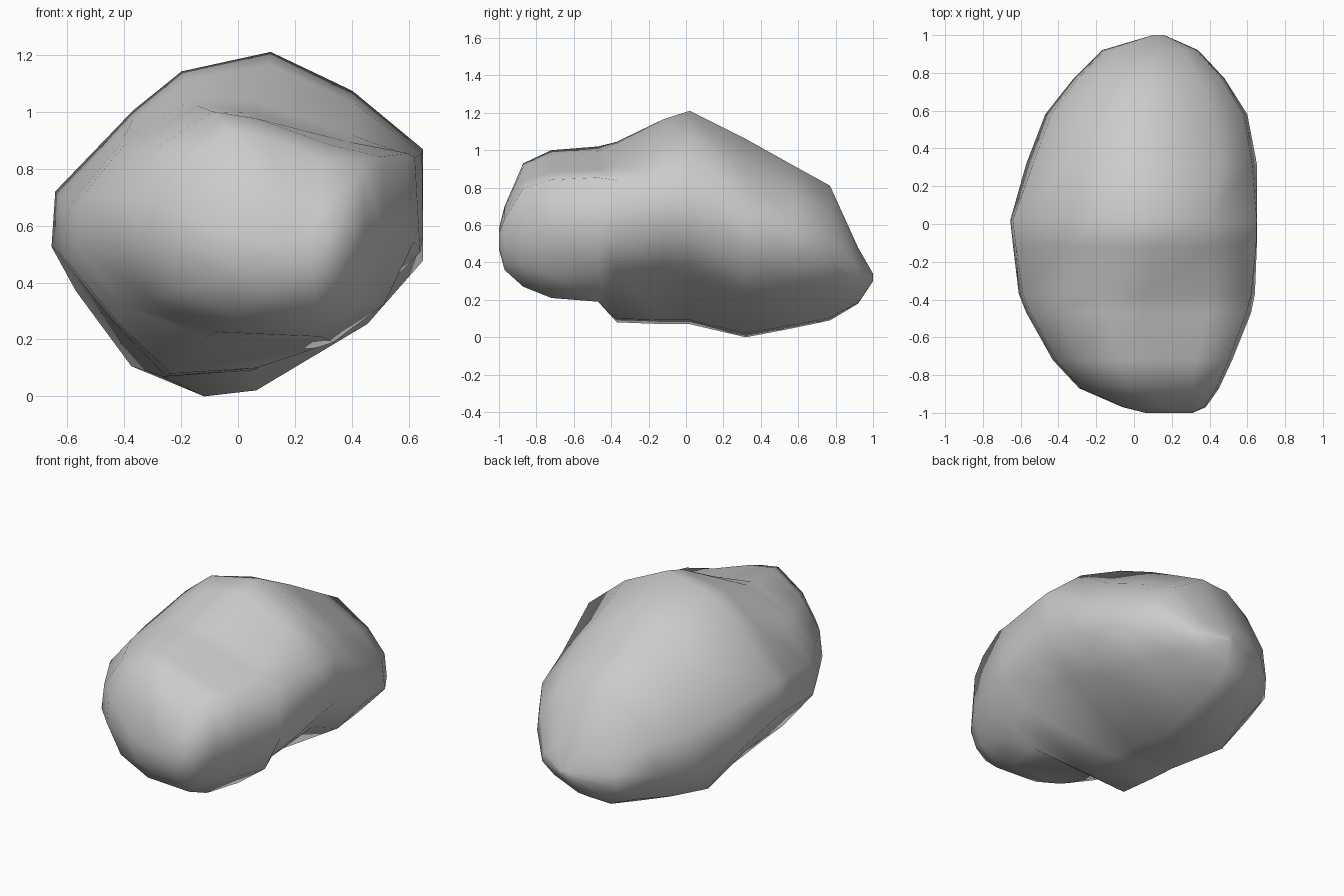
import bpy, bmesh

if "Cube" in bpy.data.objects:
    bpy.data.objects.remove(bpy.data.objects["Cube"])

# Normalised cross-sections (u across x, v up z), clockwise from the crest
FRONT = [(.52, .97), (.8, .85), (.98, .80), (1, .43), (.91, .16), (.76, 0),
         (.38, .02), (.13, .16), (0, .42), (.02, .62), (.14, .83), (.36, 1)]
MID = [(.59, 1), (.81, .88), (1, .70), (1, .45), (.88, .28), (.54, .02),
       (.3, 0), (.16, .17), (0, .4), (.01, .57), (.22, .82), (.35, .94)]
BACK = [(.58, 1), (.84, .82), (.98, .64), (1, .45), (.84, .24), (.52, .02),
        (.37, 0), (.16, .1), (0, .35), (.03, .6), (.18, .83), (.36, .98)]

# Stations: y, left, right, bottom, top
STATIONS = [(-1.0, .06, .31, .47, .58), (-.97, -.06, .38, .36, .70),
            (-.87, -.29, .45, .27, .93), (-.72, -.43, .52, .21, 1.0),
            (-.47, -.57, .62, .19, 1.02), (-.37, -.61, .64, .08, 1.06),
            (-.12, -.64, .65, .07, 1.17), (.02, -.655, .65, .07, 1.21),
            (.32, -.57, .65, 0, 1.06), (.58, -.47, .60, .05, .915),
            (.77, -.32, .48, .09, .81), (.92, -.17, .34, .18, .48),
            (1.0, .10, .16, .30, .34)]


def blend(p, q, t):
    t = max(0, min(1, t))
    return p[0] + (q[0] - p[0]) * t, p[1] + (q[1] - p[1]) * t


def section(y):
    if y > 0:
        return [blend(p, q, (y - .02) / .3) for p, q in zip(MID, BACK)]
    # The underside steps abruptly behind the front lobe, the top changes slowly
    return [blend(p, q, (y + .47) / (.1 if 4 <= i <= 7 else .4))
            for i, (p, q) in enumerate(zip(FRONT, MID))]


# Boulder: loft through the stations and close both ends
bm = bmesh.new()
rings = []
for y, left, right, low, high in STATIONS:
    rings.append([bm.verts.new((left + u * (right - left), y, low + v * (high - low)))
                  for u, v in section(y)])
n = len(FRONT)
for a, b in zip(rings, rings[1:]):
    for i in range(n):
        j = (i + 1) % n
        bm.faces.new((a[i], a[j], b[j], b[i]))
bm.faces.new(rings[0])
bm.faces.new(rings[-1])
bmesh.ops.recalc_face_normals(bm, faces=bm.faces[:])
for f in bm.faces:
    f.smooth = True
mesh = bpy.data.meshes.new("boulder")
bm.to_mesh(mesh)
bm.free()
bpy.context.collection.objects.link(bpy.data.objects.new("boulder", mesh))
